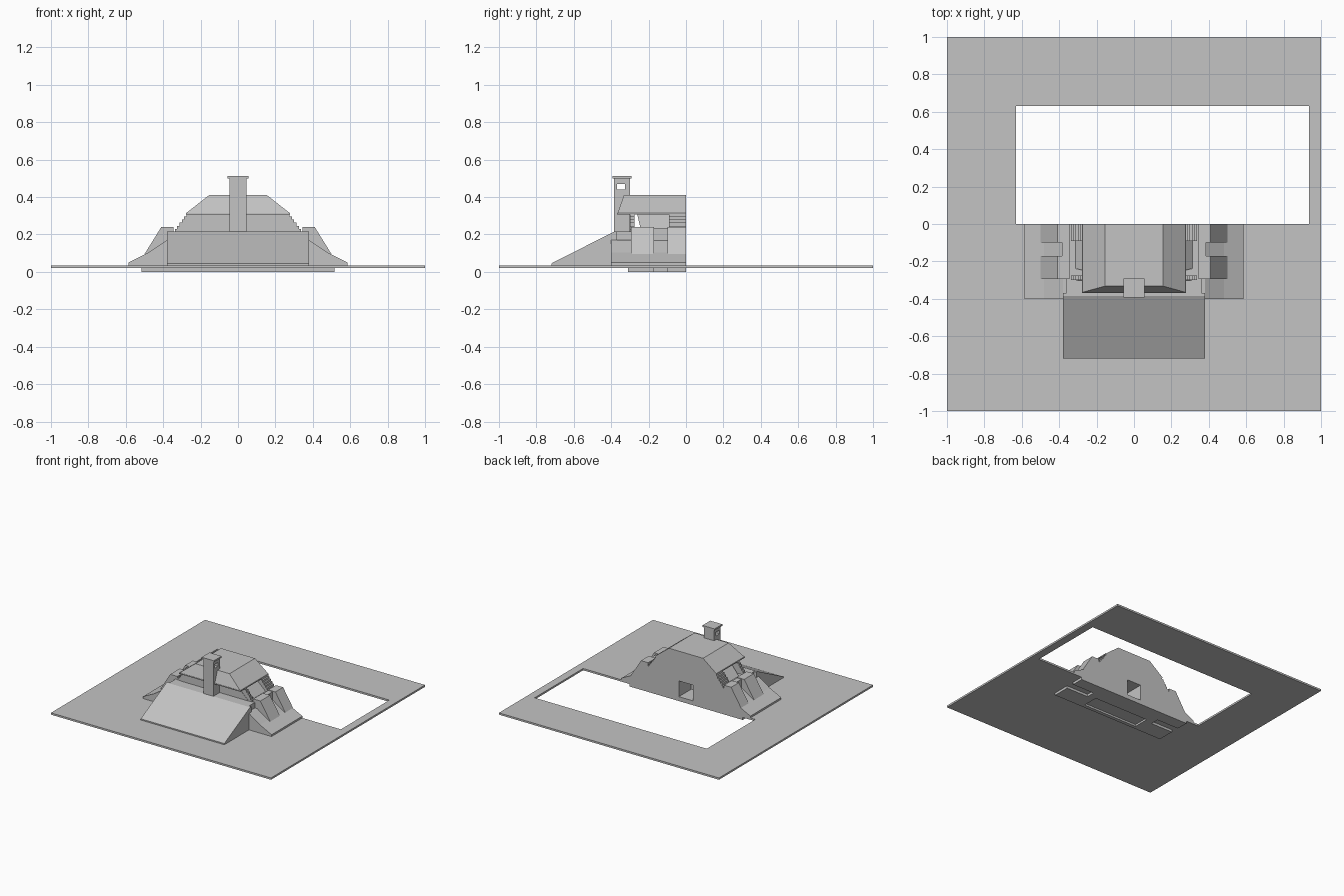
import bpy
import bmesh

cube = bpy.data.objects.get("Cube")
if cube:
    bpy.data.objects.remove(cube, do_unlink=True)

stone = bpy.data.materials.new("stone_grey")
stone.use_nodes = True
GREY = (0.55, 0.55, 0.55, 1)
stone.diffuse_color = GREY
stone.node_tree.nodes["Principled BSDF"].inputs["Base Color"].default_value = GREY


def finish(name, bm):
    bmesh.ops.recalc_face_normals(bm, faces=bm.faces)
    mesh = bpy.data.meshes.new(name)
    bm.to_mesh(mesh)
    bm.free()
    mesh.materials.append(stone)
    obj = bpy.data.objects.new(name, mesh)
    bpy.context.collection.objects.link(obj)
    return obj


def prism(name, profile, axis, lo, hi):
    """Extrude a profile: (x, z) points along y, or (y, z) points along x."""
    place = (lambda p, t: (p[0], t, p[1])) if axis == "y" else (lambda p, t: (t, p[0], p[1]))
    bm = bmesh.new()
    face = bm.faces.new([bm.verts.new(place(p, lo)) for p in profile])
    new = bmesh.ops.extrude_face_region(bm, geom=[face])["geom"]
    shift = (0, hi - lo, 0) if axis == "y" else (hi - lo, 0, 0)
    bmesh.ops.translate(bm, vec=shift, verts=[v for v in new if isinstance(v, bmesh.types.BMVert)])
    return finish(name, bm)


def box(name, x0, x1, y0, y1, z0, z1):
    return prism(name, [(x0, z0), (x1, z0), (x1, z1), (x0, z1)], "y", y0, y1)


def loft(name, low, high):
    """Solid between two level rectangles given as (half_width, y0, y1, z)."""
    bm = bmesh.new()
    rings = [[bm.verts.new((x, y, z)) for x, y in ((-w, a), (w, a), (w, b), (-w, b))]
             for w, a, b, z in (low, high)]
    bm.faces.new(rings[0])
    bm.faces.new(rings[1])
    for i in range(4):
        j = (i + 1) % 4
        bm.faces.new((rings[0][i], rings[0][j], rings[1][j], rings[1][i]))
    return finish(name, bm)


def cut(obj, *bounds):
    cutter = box(obj.name + "_cutter", *bounds)
    cutter.hide_render = True
    cutter.hide_viewport = True
    mod = obj.modifiers.new("opening", "BOOLEAN")
    mod.operation = "DIFFERENCE"
    mod.solver = "EXACT"
    mod.object = cutter


# Ground slab with the large off-centre opening
ground = box("ground_slab", -1, 1, -1, 1, 0.02, 0.035)
cut(ground, -0.63, 0.935, 0, 0.63, -0.1, 0.1)

# Footing under the slab, recessed in the middle
footing = box("footing", -0.315, 0.315, -0.31, 0, 0, 0.02)
cut(footing, -0.25, 0.25, -0.28, -0.15, -0.01, 0.015)

# Central body with the rear doorway
body = box("body", -0.36, 0.36, -0.385, 0, 0.035, 0.215)
cut(body, -0.065, 0.065, -0.16, 0.01, 0.036, 0.165)

# Front earth ramp
prism("front_ramp", [(-0.72, 0.035), (-0.72, 0.045), (-0.385, 0.215), (-0.37, 0.215), (-0.37, 0.035)],
      "x", -0.38, 0.38)

for side, s in (("left", 1), ("right", -1)):
    def flank(name, profile, y0, y1):
        return prism(side + "_" + name, [(s * x, z) for x, z in profile], "y", y0, y1)

    def rect(name, x0, x1, y0, y1, z0, z1):
        return flank(name, [(x0, z0), (x1, z0), (x1, z1), (x0, z1)], y0, y1)

    # Sloping side berm
    flank("berm", [(0.35, 0.035), (0.585, 0.035), (0.585, 0.05), (0.48, 0.103), (0.38, 0.17), (0.35, 0.17)],
          -0.4, 0)
    # Buttresses separated by a slot
    for name, y0, y1 in (("front_buttress", -0.295, -0.17), ("rear_buttress", -0.1, 0)):
        flank(name, [(0.345, 0.1), (0.5, 0.095), (0.41, 0.24), (0.345, 0.24)], y0, y1)
    rect("slot_wall", 0.345, 0.385, -0.17, -0.1, 0.1, 0.235)
    # Footing blocks
    rect("front_footing", 0.315, 0.515, -0.31, -0.17, 0, 0.02)
    rect("rear_footing", 0.315, 0.515, -0.1, 0, 0, 0.02)
    # Stepped courses below the eaves
    for i in range(6):
        z = 0.212 + i * 0.017
        edge = 0.338 - i * 0.0125
        rect("rear_step_%d" % i, 0.19, edge, -0.09, 0, z, z + 0.017)
        rect("front_step_%d" % i, 0.19, edge, -0.3, -0.275, z, z + 0.017)

# Upper storey and the front screen wall
loft("upper_storey", (0.315, -0.238, 0, 0.213), (0.21, -0.262, 0, 0.312))
loft("front_screen", (0.31, -0.303, -0.275, 0.213), (0.205, -0.303, -0.275, 0.312))

# Hipped roof with a thin eave, flat at the back
box("eave", -0.278, 0.278, -0.368, 0, 0.308, 0.316)
loft("roof", (0.275, -0.365, 0, 0.316), (0.155, -0.332, 0, 0.41))

# Chimney with a sideways vent and a cap
chimney = box("chimney", -0.045, 0.045, -0.385, -0.3, 0.2, 0.502)
cut(chimney, -0.1, 0.1, -0.37, -0.325, 0.44, 0.47)
box("chimney_cap", -0.055, 0.055, -0.393, -0.292, 0.5, 0.513)
